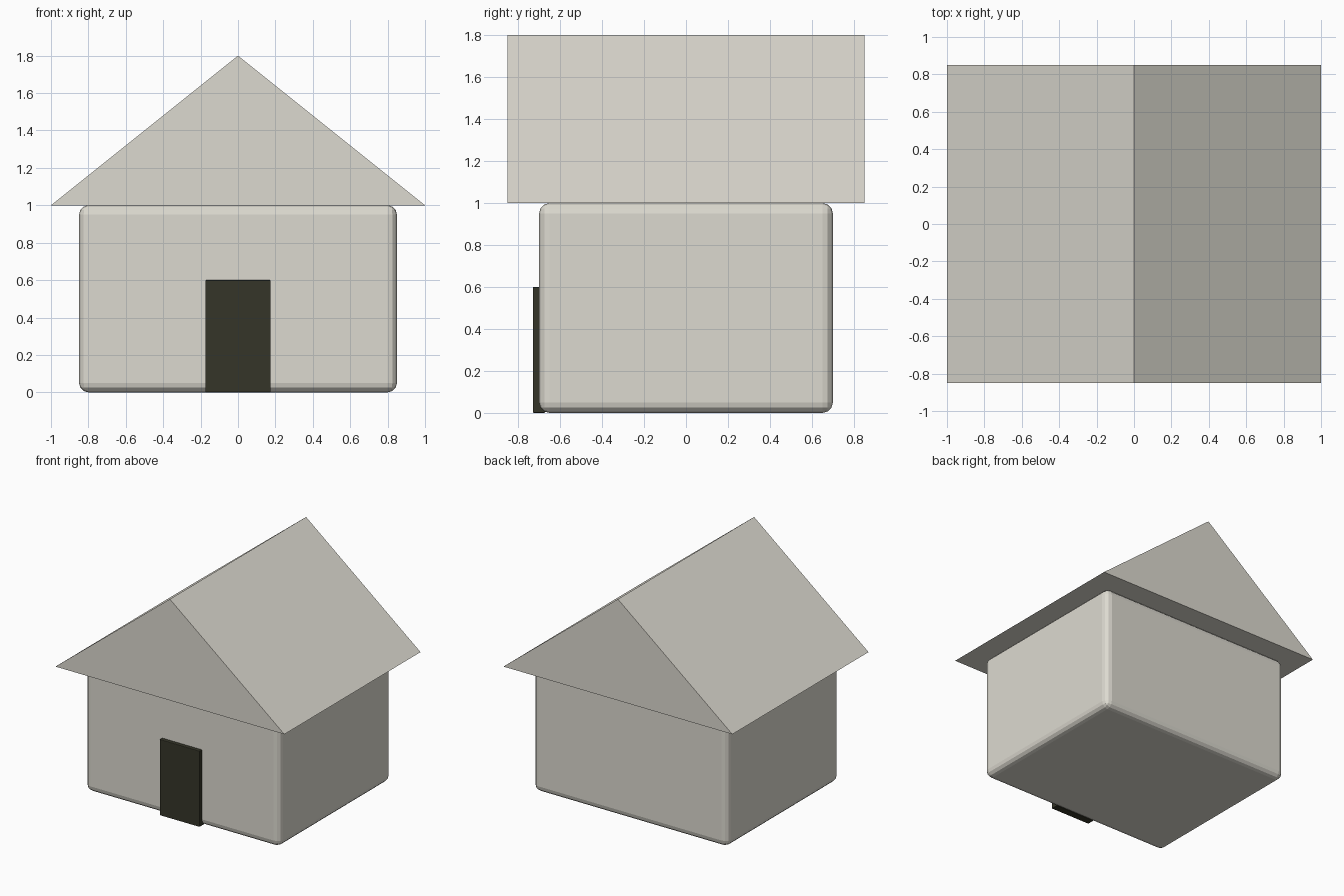
import bpy
import bmesh

cube = bpy.data.objects.get("Cube")
if cube:
    bpy.data.objects.remove(cube, do_unlink=True)


def make_material(name, rgb):
    mat = bpy.data.materials.new(name)
    mat.use_nodes = True
    color = (*rgb, 1.0)
    mat.diffuse_color = color
    mat.node_tree.nodes["Principled BSDF"].inputs["Base Color"].default_value = color
    return mat


def add_object(name, bm, mat):
    bmesh.ops.recalc_face_normals(bm, faces=bm.faces)
    mesh = bpy.data.meshes.new(name)
    bm.to_mesh(mesh)
    bm.free()
    mesh.materials.append(mat)
    obj = bpy.data.objects.new(name, mesh)
    bpy.context.collection.objects.link(obj)
    return obj


def add_box(name, size, center, mat, bevel, segments):
    bm = bmesh.new()
    bmesh.ops.create_cube(bm, size=1)
    bmesh.ops.scale(bm, vec=size, verts=bm.verts)
    bmesh.ops.translate(bm, vec=center, verts=bm.verts)
    obj = add_object(name, bm, mat)
    mod = obj.modifiers.new("rounded_edges", "BEVEL")
    mod.width = bevel
    mod.segments = segments
    return obj


plaster = make_material("warm_grey", (0.72, 0.70, 0.63))
dark_wood = make_material("dark_brown", (0.036, 0.036, 0.022))

# Rounded house body and the door set into its front
add_box("walls", (1.7, 1.4, 1.0), (0, 0, 0.5), plaster, 0.05, 3)
add_box("door", (0.35, 0.06, 0.6), (0, -0.7, 0.3), dark_wood, 0.005, 2)

# Gabled roof: a triangle extruded from front to back
bm = bmesh.new()
gable = bm.faces.new([bm.verts.new((x, -0.85, z)) for x, z in ((-1, 1), (1, 1), (0, 1.8))])
extruded = bmesh.ops.extrude_face_region(bm, geom=[gable], use_keep_orig=True)
moved = [v for v in extruded["geom"] if isinstance(v, bmesh.types.BMVert)]
bmesh.ops.translate(bm, vec=(0, 1.7, 0), verts=moved)
add_object("roof", bm, plaster)
